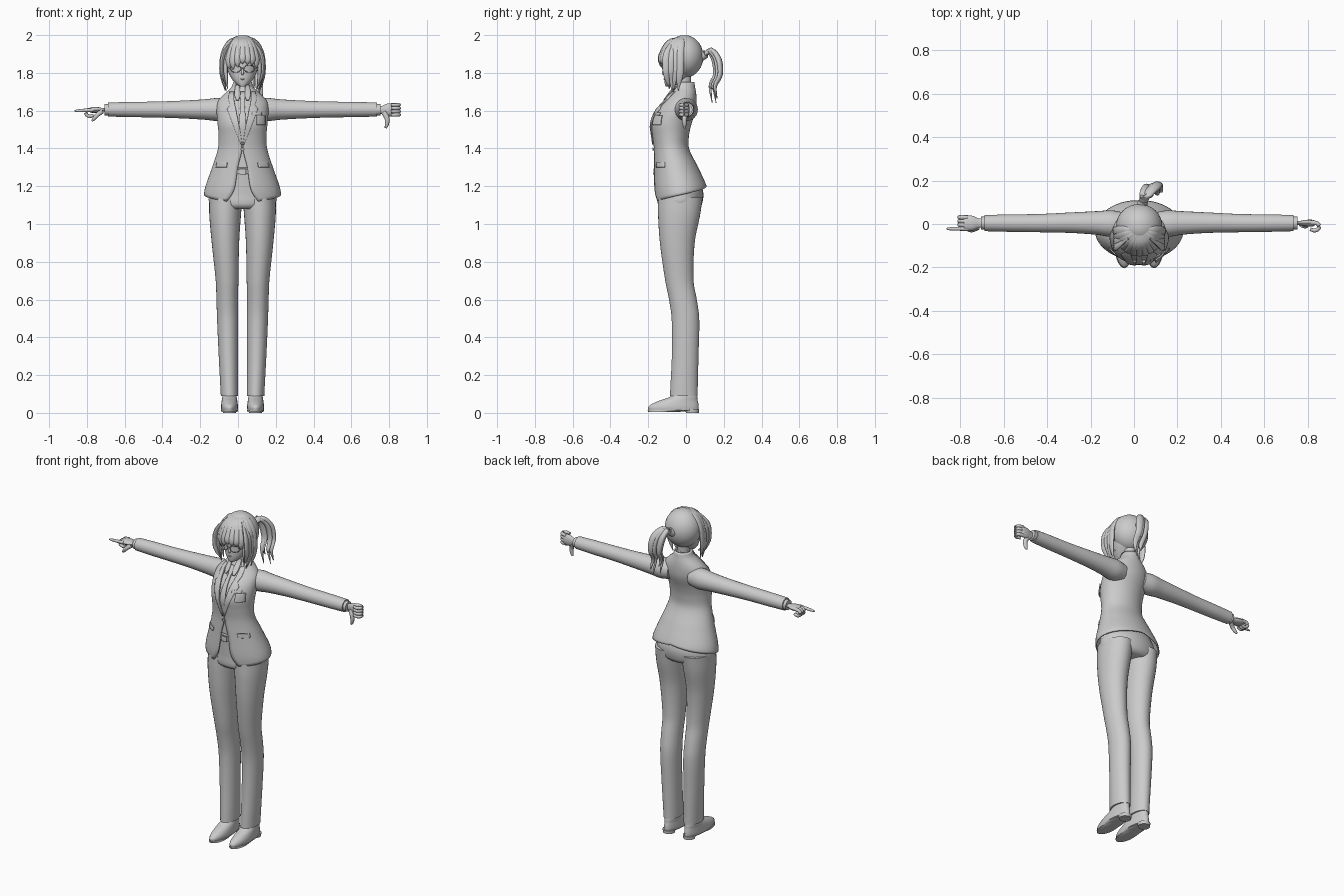
import bpy, bmesh, random
from math import sin, cos, pi, radians, sqrt
from mathutils import Vector

if "Cube" in bpy.data.objects:
    bpy.data.objects.remove(bpy.data.objects["Cube"])
random.seed(4)
CX = 0.024   # body centre line

grey = bpy.data.materials.new("plain grey")
grey.use_nodes = True
grey.diffuse_color = (0.6, 0.6, 0.6, 1)
grey.node_tree.nodes["Principled BSDF"].inputs["Base Color"].default_value = (0.6, 0.6, 0.6, 1)


def at(rows, u):
    """Smooth interpolation of rows whose first entry is the parameter."""
    i = 0
    while i < len(rows) - 2 and u > rows[i + 1][0]:
        i += 1
    a, b = rows[i], rows[i + 1]
    p, q = rows[max(i - 1, 0)], rows[min(i + 2, len(rows) - 1)]
    d = b[0] - a[0]
    t = (u - a[0]) / d
    out = []
    for k in range(1, len(a)):
        m0 = (b[k] - p[k]) / (b[0] - p[0]) * d
        m1 = (q[k] - a[k]) / (q[0] - a[0]) * d
        out.append((2*t**3 - 3*t**2 + 1) * a[k] + (t**3 - 2*t**2 + t) * m0
                   + (3*t**2 - 2*t**3) * b[k] + (t**3 - t**2) * m1)
    return out


def grid(name, rows, closed=True, caps=True, thick=0):
    """Skin a list of equal-length point rows."""
    bm = bmesh.new()
    vs = [[bm.verts.new((x + CX, y, z)) for x, y, z in r] for r in rows]
    n = len(rows[0])
    for a, b in zip(vs, vs[1:]):
        for j in range(n if closed else n - 1):
            k = (j + 1) % n
            bm.faces.new((a[j], a[k], b[k], b[j]))
    if closed and caps:
        bm.faces.new(vs[0])
        bm.faces.new(vs[-1])
    bmesh.ops.recalc_face_normals(bm, faces=bm.faces)
    me = bpy.data.meshes.new(name)
    bm.to_mesh(me)
    bm.free()
    me.shade_smooth()
    me.set_sharp_from_angle(angle=radians(45))
    me.materials.append(grey)
    ob = bpy.data.objects.new(name, me)
    bpy.context.scene.collection.objects.link(ob)
    if thick:
        mod = ob.modifiers.new("thickness", "SOLIDIFY")
        mod.thickness, mod.offset = thick, 0
    return ob


def loft(name, rows, s=1, steps=24, segs=32):
    """Stacked ellipses: z, centre x, front y, back y, half width."""
    out = []
    for i in range(steps + 1):
        z = rows[0][0] + (rows[-1][0] - rows[0][0]) * i / steps
        x, f, b, r = at(rows, z)
        out.append([(s * x + r * sin(2*pi*j/segs), (f + b) / 2 - (b - f) / 2 * cos(2*pi*j/segs), z)
                    for j in range(segs)])
    return grid(name, out)


def tube(name, pts, ref=(0, 0, 1), flat=1.0, steps=4, segs=12):
    """Tapered tube through x, y, z, radius points; flat squashes it along ref."""
    rows = [(i, *p) for i, p in enumerate(pts)]
    n = (len(pts) - 1) * steps
    path = [at(rows, i / steps) for i in range(n + 1)]
    out = []
    for i, (x, y, z, r) in enumerate(path):
        d = Vector(path[min(i + 1, n)][:3]) - Vector(path[max(i - 1, 0)][:3])
        side = d.cross(Vector(ref)).normalized()
        up = side.cross(d).normalized()
        r = max(r, 0.001)
        out.append([Vector((x, y, z)) + side * r * cos(2*pi*j/segs) + up * r * flat * sin(2*pi*j/segs)
                    for j in range(segs)])
    return grid(name, out)


def ball(name, c, r, segs=32):
    rows = []
    for i in range(1, 24):
        a = pi * i / 24
        rows.append([(c[0] + r[0] * sin(a) * sin(2*pi*j/segs), c[1] + r[1] * sin(a) * cos(2*pi*j/segs),
                      c[2] + r[2] * cos(a)) for j in range(segs)])
    return grid(name, rows)


# Jacket: z, front y, back y, half width, half opening
COAT = [(1.12, -.160, .110, .200, .085), (1.16, -.165, .108, .200, .055), (1.2, -.167, .105, .192, .04),
        (1.3, -.166, .06, .157, .025), (1.4, -.166, .012, .126, .002), (1.47, -.175, .012, .123, .012),
        (1.53, -.182, .025, .128, .025), (1.6, -.157, .048, .133, .038), (1.65, -.115, .052, .126, .05),
        (1.69, -.085, .05, .088, .048), (1.72, -.065, .045, .056, .042), (1.75, -.055, .04, .045, .035)]


def coat_row(z0, n=48):
    row = []
    for j in range(n + 1):
        turn = abs(2 * j / n - 1)
        hem = 1.2 - 0.08 * turn
        z = z0 if z0 > 1.4 else hem + (z0 - 1.12) * (1.4 - hem) / 0.28
        f, b, r, _ = at(COAT, z)
        gap = max(at(COAT, z0)[3], 0.001) / r
        a0 = min(gap, 1.2)
        t = a0 + (2 * pi - 2 * a0) * j / n
        row.append((r * sin(t), (f + b) / 2 - (b - f) / 2 * cos(t), z))
    return row


grid("jacket", [coat_row(1.12 + 0.63 * i / 42) for i in range(43)], closed=False, thick=.008)
loft("shirt", [(z, 0, f + .012, b - .012, r - .012) for z, f, b, r, g in COAT[3:]])


def draped(name, rows, lift=.008, s=1, thick=.006, steps=12):
    """Thin plate laid on the jacket front: z, inner x, outer x."""
    out = []
    for i in range(steps + 1):
        z = rows[0][0] + (rows[-1][0] - rows[0][0]) * i / steps
        x0, x1 = at(rows, z)
        f, b, r, _ = at(COAT, z)
        line = []
        for k in range(7):
            x = s * (x0 + (x1 - x0) * k / 6)
            y = (f + b) / 2 - (b - f) / 2 * sqrt(max(0, 1 - (x / r) ** 2))
            line.append((x, y - lift, z))
        out.append(line)
    return grid(name, out, closed=False, thick=thick)


# Jacket and shirt details
draped("tie", [(1.42, -.004, .004), (1.5, -.018, .018), (1.66, -.01, .01), (1.685, -.017, .017), (1.70, -.014, .014)], .003)
draped("jacket_button", [(1.388, -.004, .004), (1.396, -.009, .009), (1.404, -.004, .004)])
draped("belt", [(1.265, -.05, .05), (1.29, -.05, .05)], -.002)
draped("belt_buckle", [(1.262, -.017, .017), (1.293, -.017, .017)], .004)
draped("breast_pocket", [(1.575, .05, .10), (1.59, .05, .10)])
draped("badge_card", [(1.525, .075, .118), (1.575, .075, .118)], .014)
for s, side in ((1, "left"), (-1, "right")):
    draped(side + "_lapel", [(1.42, .002, .008), (1.5, .014, .04), (1.58, .03, .07), (1.615, .036, .082),
                             (1.63, .04, .064), (1.66, .045, .075), (1.7, .045, .066)], s=s)
    draped(side + "_shirt_collar", [(1.655, .02, .034), (1.685, .012, .042), (1.735, .016, .036)], .008, s)
    draped(side + "_pocket_flap", [(1.3, .085, .14), (1.325, .08, .135)], s=s)

# Trousers and shoes
loft("trouser_hips", [(1.08, 0, -.13, .065, .13), (1.1, 0, -.148, .083, .172), (1.16, 0, -.15, .092, .176),
                      (1.22, 0, -.152, .075, .16), (1.29, 0, -.155, .045, .14)])
LEG = [(.09, .069, -.085, .062, .046), (.13, .07, -.083, .062, .047), (.3, .075, -.075, .066, .051),
       (.5, .079, -.076, .07, .056), (.6, .081, -.09, .057, .057), (.7, .082, -.11, .04, .06),
       (.9, .0905, -.138, .046, .0725), (1.05, .092, -.148, .075, .084), (1.14, .088, -.148, .088, .088)]
SHOE = [(.012, .069, -.198, .066, .043), (.03, .069, -.2, .067, .045), (.045, .069, -.185, .066, .044),
        (.065, .069, -.14, .062, .041), (.085, .069, -.085, .06, .038), (.12, .069, -.06, .05, .034)]
for s, side in ((1, "left"), (-1, "right")):
    loft(side + "_trouser_leg", LEG, s, 40)
    loft(side + "_shoe", SHOE, s)
    loft(side + "_shoe_sole", [(.006, .069, -.2, -.03, .042), (.016, .069, -.204, .068, .046)], s, 2)
    loft(side + "_shoe_heel", [(0, .069, 0, .068, .034), (.02, .069, -.005, .07, .036)], s, 2)

    # Sleeves and shirt cuffs
    tube(side + "_sleeve", [(s * x, y, 1.606, r) for x, y, r in
         ((.07, .0, .052), (.13, .002, .061), (.2, .005, .054), (.32, .006, .047), (.46, .004, .042),
          (.6, .004, .04), (.712, .004, .037))], segs=24)
    tube(side + "_cuff", [(s * .69, .004, 1.605, .03), (s * .73, .004, 1.605, .03)], segs=20)


def hand(side, s, thumb, palm, pointing):
    """Hand with local axes: along the arm, thumb side, palm side."""
    tv, pv = Vector(thumb), Vector(palm)

    def part(name, pts, flat=1.0):
        out = [(*(Vector((s * a, .004, 1.604)) + tv * t + pv * p), r) for a, t, p, r in pts]
        tube(side + "_" + name, out, palm, flat)
    part("palm", [(.71, 0, 0, .02), (.74, 0, 0, .022), (.765, 0, 0, .033), (.795, 0, 0, .035),
                  (.808, 0, 0, .028)], .45)
    for k, f in enumerate(("index", "middle", "ring", "little")):
        t = .026 - .0175 * k
        if pointing and k == 0:
            part("index_finger", [(.79, t, 0, .01), (.83, t, .002, .009), (.865, t, .004, .008), (.889, t, .005, .004)])
        else:
            part(f + "_finger", [(.79, t, -.003, .01), (.822, t, .002, .01), (.828, t, .022, .0095),
                                 (.81, t, .034, .009), (.788, t, .028, .008)])
    if pointing:
        part("thumb", [(.745, .018, .008, .014), (.768, .03, .026, .012), (.785, .03, .045, .01), (.797, .026, .058, .005)])
    else:
        part("thumb", [(.748, .012, .004, .015), (.765, .045, .012, .013), (.764, .075, .012, .011), (.758, .096, .01, .006)])


hand("left", 1, (0, 0, -1), (0, -1, 0), False)
hand("right", -1, (0, -1, 0), (0, 0, -1), True)

# Neck, face and glasses
loft("neck", [(1.66, 0, -.05, .03, .045), (1.73, 0, -.046, .026, .035), (1.82, 0, -.05, .03, .036)])
loft("face", [(1.728, 0, -.108, -.075, .012), (1.74, 0, -.112, -.04, .033), (1.77, 0, -.115, .0, .058),
              (1.81, 0, -.114, .04, .077), (1.87, 0, -.112, .07, .088), (1.93, 0, -.09, .07, .08)])
tube("nose", [(0, -.108, 1.825, .004), (0, -.119, 1.797, .007), (0, -.112, 1.79, .003)], (0, 1, 0))
tube("mouth", [(-.016, -.109, 1.768, .002), (0, -.115, 1.767, .004), (.016, -.109, 1.768, .002)])
for s, side in ((1, "left"), (-1, "right")):
    tube(side + "_lens_rim", [(s * .036 + .028 * cos(pi * k / 6), -.124 + .012 * (cos(pi * k / 6) * s > .5),
                              1.822 + .019 * sin(pi * k / 6), .002) for k in range(13)], (0, 1, 0), segs=6)
    tube(side + "_glasses_arm", [(s * .064, -.112, 1.828, .002), (s * .09, -.03, 1.83, .002)], segs=6)
tube("glasses_bridge", [(-.009, -.124, 1.826, .002), (.009, -.124, 1.826, .002)], segs=6)

# Hair: cap, fringe and long side locks
ball("hair_cap", (0, -.008, 1.887), (.106, .1, .113))
for k in range(13):
    deg = -84 + 14 * k
    a = radians(deg)
    out = (sin(a), -cos(a), .2)
    long = abs(deg) > 55
    tip = random.uniform(1.7, 1.735) if long else random.uniform(1.815, 1.85)
    drop = 1.887 - tip
    wid = .021 if long else .017
    pts = [(.02 * sin(a), -.03, 1.988, .008), (.07 * sin(a), -.02 - .075 * cos(a), 1.965, wid),
           (.106 * sin(a), -.02 - .115 * cos(a), 1.9, wid),
           (.112 * sin(a), -.022 - .118 * cos(a), 1.887 - drop * .5, wid),
           (.094 * sin(a) if long else .104 * sin(a), -.03 - .105 * cos(a), tip, .002)]
    tube("side_lock" if long else "fringe_lock", pts, out, .5)
for s in (1, -1):
    for k, (y, tip) in enumerate(((-.075, 1.7), (-.1, 1.73), (-.05, 1.76))):
        tube("face_framing_lock", [(s * .05, y * .6, 1.975, .012), (s * .1, y, 1.9, .02), (s * .11, y - .005, 1.82, .019),
                                   (s * .1, y, 1.77, .014), (s * .085, y + .01 * k, tip, .002)], (s, 0, 0), .5)

# Ponytail and its tie
tube("hair_tie", [(.01, .08, 1.885, .024), (.02, .105, 1.9, .022)], segs=16)
for k in range(8):
    jx, jy = random.uniform(-.03, .03), random.uniform(-.025, .015)
    end = 1.64 + .025 * (k % 4)
    pts = [(.015, .09, 1.89, .014), (.03 + jx * .5, .13 + jy * .5, 1.915 + jy * .4, .018),
           (.055 + jx, .165 + jy, 1.87, .02), (.068 + jx, .172 + jy, 1.79, .017),
           (.072 + jx, .145 + jy, 1.73, .012), (.08 + jx, .155 + jy, end, .002)]
    tube("ponytail_lock", pts, (.3, 1, .2), .7)
